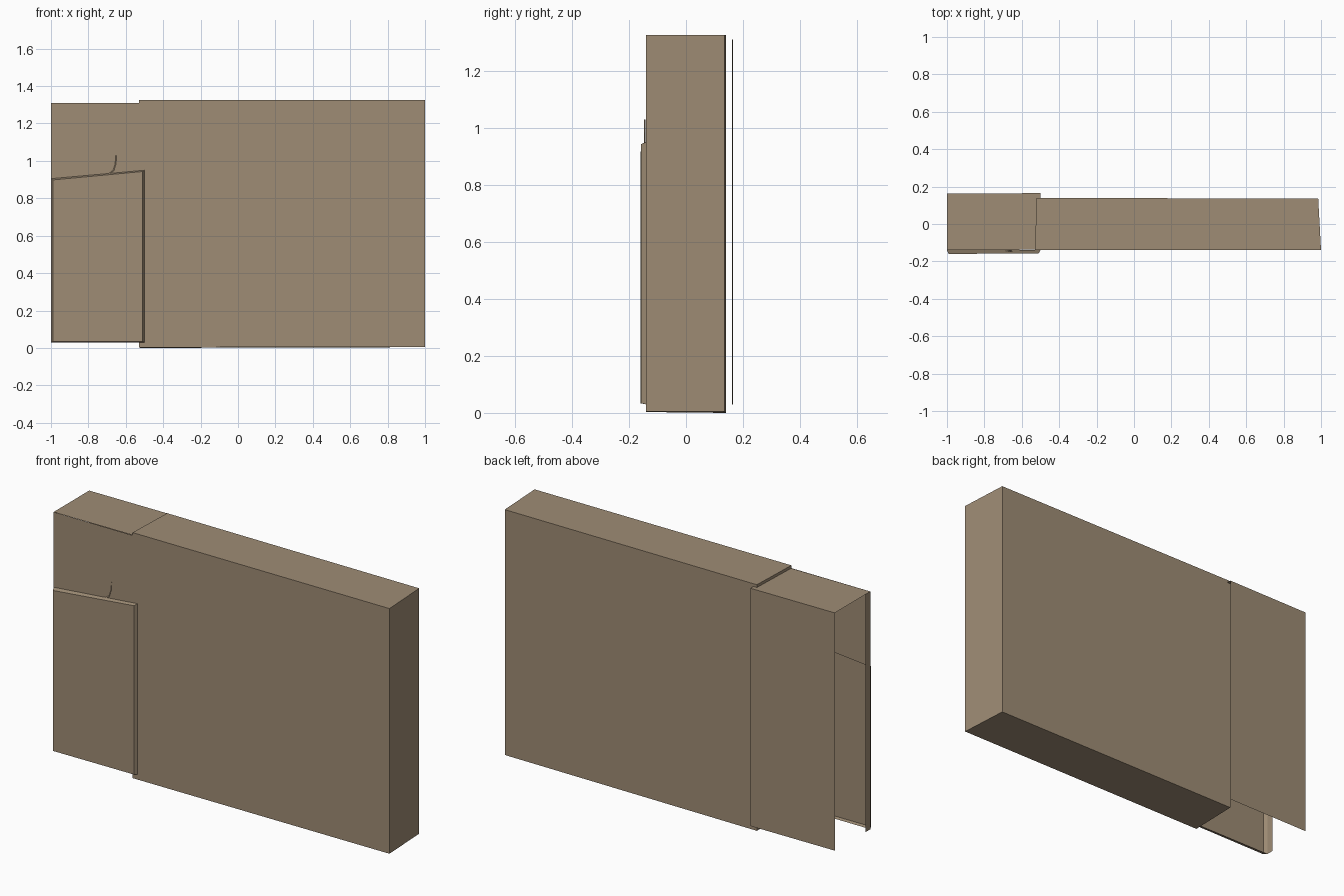
import bpy
import bmesh
from mathutils import Vector

if "Cube" in bpy.data.objects:
    bpy.data.objects.remove(bpy.data.objects["Cube"], do_unlink=True)

# Single flat colour
tan = bpy.data.materials.new("warm_tan")
tan.use_nodes = True
COLOR = (0.345, 0.264, 0.178, 1)
tan.diffuse_color = COLOR
tan.node_tree.nodes["Principled BSDF"].inputs["Base Color"].default_value = COLOR


def build(name, polygons, outward=True):
    """Make an object from a few polygons, welding shared corners."""
    bm = bmesh.new()
    for poly in polygons:
        bm.faces.new([bm.verts.new(p) for p in poly])
    bmesh.ops.remove_doubles(bm, verts=bm.verts, dist=0.0005)
    if outward:
        bmesh.ops.recalc_face_normals(bm, faces=bm.faces)
    mesh = bpy.data.meshes.new(name)
    bm.to_mesh(mesh)
    bm.free()
    mesh.materials.append(tan)
    obj = bpy.data.objects.new(name, mesh)
    bpy.context.collection.objects.link(obj)
    return obj


def loft(lower, upper):
    """Side quads joining two matching loops."""
    n = len(lower)
    return [(lower[i], lower[(i + 1) % n], upper[(i + 1) % n], upper[i]) for i in range(n)]


LEFT, RIGHT = -1.0, -0.5       # sleeve extent along x
SEAM = -0.53                   # end of the main block
FRONT, BACK = -0.14, 0.162
LOW, HIGH = 0.03, 1.31
SLOPE_A, SLOPE_B = 0.905, 0.95  # sloping top of the raised panel

# Main block, slightly out of square
base = [(SEAM, FRONT, 0.003), (1, FRONT, 0.005), (0.985, 0.135, 0.004), (-0.52, 0.14, 0)]
lid = [(x, y, 1.325) for x, y, z in base]
build("main_block", [base, lid] + loft(base, lid))

# Open sleeve: back sheet, roof and upper front sheet
build("sleeve_back", [[(RIGHT, BACK + 0.003, LOW), (LEFT, BACK, LOW),
                       (LEFT, BACK, HIGH), (RIGHT, BACK + 0.003, HIGH)]], False)
build("sleeve_roof", [[(LEFT, FRONT, HIGH), (RIGHT, FRONT + 0.003, HIGH),
                       (RIGHT, BACK + 0.003, HIGH), (LEFT, BACK, HIGH)]], False)
seam_z = SLOPE_A + (SLOPE_B - SLOPE_A) * (SEAM - LEFT) / (RIGHT - LEFT)
build("sleeve_front", [[(LEFT, FRONT, SLOPE_A), (SEAM, FRONT, seam_z),
                        (SEAM, FRONT, HIGH), (LEFT, FRONT, HIGH)]], False)

# Narrow return strip along the open end
build("end_strip", [[(LEFT, -0.1, LOW), (LEFT, FRONT, LOW),
                     (LEFT, FRONT, HIGH), (LEFT, -0.1, HIGH)]], False)

# Raised front panel: hollow shell with bevelled rim
rim = [(LEFT, FRONT, LOW), (RIGHT, FRONT, LOW), (RIGHT, FRONT, SLOPE_B), (LEFT, FRONT, SLOPE_A)]
face = [(LEFT + 0.01, -0.16, LOW + 0.004), (RIGHT - 0.01, -0.157, LOW + 0.004),
        (RIGHT - 0.01, -0.157, SLOPE_B - 0.007), (LEFT + 0.01, -0.16, SLOPE_A - 0.007)]
build("raised_panel", [face] + loft(rim, face)[:])

# Small curled tab above the raised panel
centre = [Vector(p) for p in ((-0.69, 0, 0.934), (-0.668, 0, 0.95), (-0.657, 0, 0.985), (-0.654, 0, 1.03))]
offset = Vector((0.005, 0, -0.002))
inner = [(p.x, -0.142, p.z) for p in centre]
outer = [((p + offset).x, -0.147, (p + offset).z) for p in centre]
build("curled_tab", loft(inner, outer)[:-1], False)
